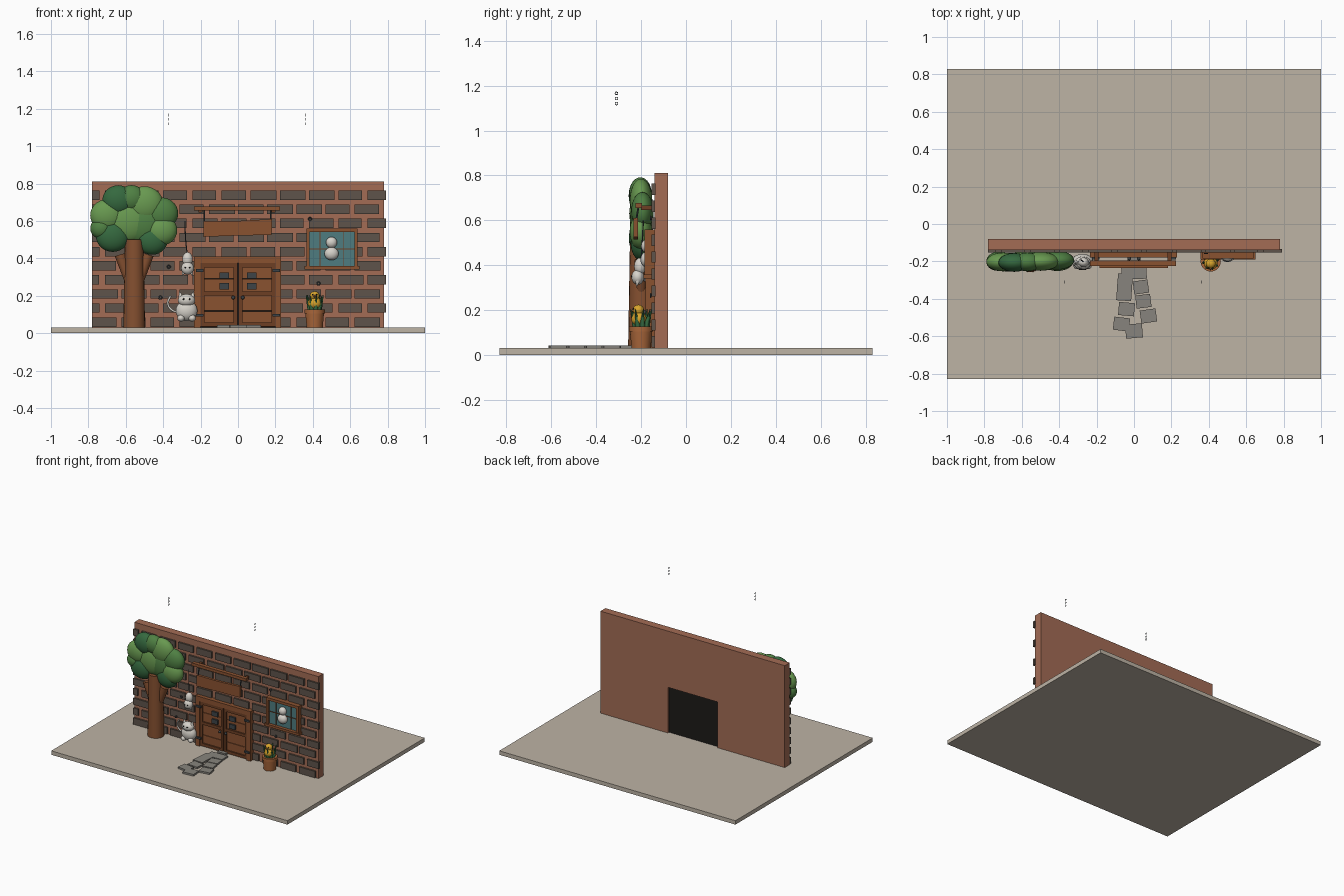
import bpy, bmesh, math, random
from mathutils import Matrix, Vector

if "Cube" in bpy.data.objects:
    bpy.data.objects.remove(bpy.data.objects["Cube"])
random.seed(4)


def mat(name, hexcol):
    m = bpy.data.materials.new(name)
    rgb = [int(hexcol[i:i + 2], 16) / 255 for i in (0, 2, 4)]
    m.diffuse_color = [((c + .055) / 1.055) ** 2.4 for c in rgb] + [1]
    m.use_nodes = True
    m.node_tree.nodes["Principled BSDF"].inputs["Base Color"].default_value = m.diffuse_color
    return m


GROUND, WALL, BRICK = mat("ground", "bdb3a5"), mat("wall", "a36c55"), mat("brick", "5f544b")
WOOD, DARKWOOD, BARK = mat("wood", "8a5230"), mat("dark_wood", "6d3f24"), mat("bark", "855030")
GREEN, LIGHT, DEEP = mat("green", "4f8043"), mat("light_green", "689950"), mat("deep_green", "35693f")
BLACK, GLASS, WHITE = mat("black", "1c1a18"), mat("glass", "4f7c80"), mat("white", "d6d2ca")
STONE, CLAY, YELLOW, IRON = mat("stone", "87847d"), mat("clay", "a9663a"), mat("yellow", "d9a52c"), mat("iron", "3d4347")


def finish(name, bm, m, smooth=False):
    bmesh.ops.recalc_face_normals(bm, faces=bm.faces)
    me = bpy.data.meshes.new(name)
    bm.to_mesh(me)
    bm.free()
    ob = bpy.data.objects.new(name, me)
    bpy.context.collection.objects.link(ob)
    me.materials.append(m)
    for p in me.polygons:
        p.use_smooth = smooth
    return ob


def add_box(bm, x0, x1, y0, y1, z0, z1):
    M = Matrix.Translation(((x0 + x1) / 2, (y0 + y1) / 2, (z0 + z1) / 2)) @ Matrix.Diagonal((x1 - x0, y1 - y0, z1 - z0, 1))
    bmesh.ops.create_cube(bm, size=1, matrix=M)


def boxes(name, m, *dims):
    bm = bmesh.new()
    for d in dims:
        add_box(bm, *d)
    return finish(name, bm, m)


def ball(name, loc, size, m, seg=24):
    bm = bmesh.new()
    bmesh.ops.create_uvsphere(bm, u_segments=seg, v_segments=seg // 2, radius=1,
                              matrix=Matrix.Translation(loc) @ Matrix.Diagonal((*size, 1)))
    return finish(name, bm, m, True)


def cone(name, a, b, r0, r1, m, seg=20):
    a, b = Vector(a), Vector(b)
    d = b - a
    bm = bmesh.new()
    M = Matrix.Translation((a + b) / 2) @ d.to_track_quat('Z', 'Y').to_matrix().to_4x4()
    bmesh.ops.create_cone(bm, cap_ends=True, segments=seg, radius1=r0, radius2=r1, depth=d.length, matrix=M)
    ob = finish(name, bm, m)
    for p in ob.data.polygons:
        p.use_smooth = len(p.vertices) == 4
    return ob


def prism(name, pts, y0, y1, m):
    bm = bmesh.new()
    f = bm.faces.new([bm.verts.new((x, y0, z)) for x, z in pts])
    r = bmesh.ops.extrude_face_region(bm, geom=[f])
    bmesh.ops.translate(bm, vec=(0, y1 - y0, 0), verts=[v for v in r['geom'] if isinstance(v, bmesh.types.BMVert)])
    return finish(name, bm, m)


def tube(name, pts, r, m):
    cu = bpy.data.curves.new(name, 'CURVE')
    cu.dimensions, cu.bevel_depth, cu.bevel_resolution, cu.use_fill_caps = '3D', r, 2, True
    s = cu.splines.new('BEZIER')
    s.bezier_points.add(len(pts) - 1)
    for bp, p in zip(s.bezier_points, pts):
        bp.co, bp.handle_left_type, bp.handle_right_type = p, 'AUTO', 'AUTO'
    ob = bpy.data.objects.new(name, cu)
    bpy.context.collection.objects.link(ob)
    cu.materials.append(m)


def ring(name, loc, r, t, rot):
    bpy.ops.mesh.primitive_torus_add(location=loc, rotation=rot, major_radius=r, minor_radius=t,
                                     major_segments=16, minor_segments=6)
    bpy.context.object.name = name
    bpy.context.object.data.materials.append(IRON)


# Ground slab and wall with a doorway
boxes("ground_slab", GROUND, (-1, 1, -.83, .83, 0, .03))
prism("wall", [(-.78, .03), (-.21, .03), (-.21, .38), (.21, .38), (.21, .03), (.78, .03), (.78, .81), (-.78, .81)],
      -.14, -.08, WALL)
boxes("doorway_backing", BLACK, (-.21, .21, -.135, -.095, .03, .38))

# Raised bricks in running bond, trimmed at the doorway
bm = bmesh.new()
for row in range(10):
    z = .738 - .0755 * row
    start = -.78 + (.0 if row % 2 else -.01)
    for i in range(11):
        a = start + i * .156 - (.078 if row % 2 == 0 else 0)
        b = a + .132 + random.uniform(-.008, .008)
        a, b = max(a, -.78), min(b, .79)
        spans = [(a, b)]
        if z < .42:
            spans = [(a, min(b, -.215)), (max(a, .215), b)]
        for s, e in spans:
            if e - s > .015:
                add_box(bm, s, e, -.153, -.135, z - .025, z + .025)
finish("bricks", bm, BRICK)

# Double door with frame, rails, panes and hinges
boxes("door_frame", WOOD, (-.235, -.2, -.18, -.14, .03, .41), (.2, .23, -.18, -.14, .03, .41),
      (-.2, .2, -.18, -.14, .375, .41))
leaf, rails, panes, hinges = [], [], [], []
for s in (-1, 1):
    def side(a, b, *rest):
        return (min(s * a, s * b), max(s * a, s * b), *rest)
    for k in range(4):
        leaf.append(side(.003, .2, -.165, -.135, .034 + k * .086, .117 + k * .086))
    for z in (.035, .2, .352):
        rails.append(side(.003, .2, -.175, -.16, z, z + .022))
    for a in (.003, .18):
        rails.append(side(a, a + .02, -.175, -.16, .035, .374))
    for z in (.25, .308):
        panes.append(side(.048, .098, -.178, -.16, z - .017, z + .017))
    for z in (.095, .335):
        hinges.append(side(.185, .225, -.19, -.17, z - .007, z + .007))
boxes("door_leaves", WOOD, *leaf)
boxes("door_rails", DARKWOOD, *rails)
boxes("door_panes", IRON, *panes)
boxes("door_hinges", IRON, *hinges)
for s in (-1, 1):
    ball("door_knob", (s * .025, -.185, .19), (.01, .01, .01), IRON, 12)

# Hanging sign
boxes("sign_beam", WOOD, (-.235, .225, -.225, -.195, .655, .677))
boxes("sign_brackets", DARKWOOD, (-.21, -.19, -.2, -.14, .645, .665), (.18, .2, -.2, -.14, .645, .665))
prism("sign_board", [(-.185, .515), (0, .522), (.18, .525), (.183, .61), (0, .6), (-.185, .6)], -.235, -.215, WOOD)
for x in (-.18, .175):
    cone("sign_rod", (x, -.222, .6), (x, -.212, .66), .004, .004, IRON, 8)

# Window with a small round figure
boxes("window_frame", WOOD, (.365, .64, -.185, -.14, .54, .56), (.355, .65, -.19, -.14, .34, .358),
      (.365, .383, -.185, -.14, .35, .55), (.622, .64, -.185, -.14, .35, .55))
boxes("window_glass", GLASS, (.38, .625, -.165, -.145, .355, .545))
boxes("window_bars", DARKWOOD, (.436, .44, -.17, -.16, .355, .545), (.564, .568, -.17, -.16, .355, .545),
      (.38, .625, -.17, -.16, .448, .452))
ball("window_figure_body", (.5, -.175, .425), (.038, .028, .035), WHITE)
ball("window_figure_head", (.5, -.175, .485), (.03, .025, .03), WHITE)

# Tree: trunk, limbs, flattened leaf clumps
cone("trunk", (-.555, -.2, .03), (-.555, -.2, .5), .058, .05, BARK)
for s in (-1, 1):
    cone("branch", (-.555 + s * .03, -.2, .28), (-.555 + s * .075, -.2, .42), .022, .03, BARK, 12)
for x, z, r, m in [(-.64, .71, .085, DEEP), (-.5, .69, .1, LIGHT), (-.7, .63, .09, LIGHT), (-.41, .64, .09, GREEN),
                   (-.67, .52, .09, DEEP), (-.59, .6, .12, LIGHT), (-.46, .5, .085, DEEP), (-.41, .55, .085, LIGHT),
                   (-.51, .59, .12, GREEN), (-.73, .56, .06, GREEN), (-.57, .72, .075, GREEN)]:
    ball("leaf_clump", (x, -.2 + random.uniform(-.006, .006), z), (r, .05, r * .95), m, 28)

# Sitting cat
X, Y = -.275, -.2
ball("cat_body", (X, Y, .12), (.058, .04, .055), WHITE)
ball("cat_head", (X, Y - .01, .175), (.046, .036, .034), WHITE)
for s in (-1, 1):
    cone("cat_ear", (X + s * .03, Y - .008, .19), (X + s * .038, Y - .008, .225), .014, .001, WHITE, 12)
    ball("cat_foot", (X + s * .03, Y - .02, .08), (.02, .022, .018), WHITE, 16)
    ball("cat_eye", (X + s * .016, Y - .042, .182), (.005, .005, .005), BLACK, 10)
tube("cat_tail", [(X - .04, Y, .11), (X - .08, Y, .125), (X - .1, Y, .16), (X - .085, Y, .2)], .006, WHITE)

# Small animal hanging from a cord
ball("hanging_body", (-.27, -.205, .395), (.028, .026, .038), WHITE)
ball("hanging_head", (-.27, -.215, .347), (.034, .028, .034), WHITE)
for s in (-1, 1):
    ball("hanging_eye", (-.27 + s * .012, -.242, .35), (.004, .004, .004), BLACK, 10)
    cone("hanging_ear", (-.27 + s * .02, -.215, .33), (-.27 + s * .026, -.22, .305), .011, .001, WHITE, 12)
tube("hanging_cord", [(-.272, -.2, .425), (-.28, -.195, .5), (-.284, -.19, .6)], .003, IRON)

# Pot with leaves and a yellow bird
P = Vector((.41, -.2, 0))
cone("pot", P + Vector((0, 0, .03)), P + Vector((0, 0, .11)), .043, .05, CLAY, 28)
cone("pot_rim", P + Vector((0, 0, .105)), P + Vector((0, 0, .127)), .054, .054, CLAY, 28)
for k in range(8):
    a = k * math.tau / 8 + .2
    d = Vector((math.cos(a), math.sin(a), 0))
    cone("pot_leaf", P + d * .025 + Vector((0, 0, .12)), P + d * .048 + Vector((0, 0, .205)), .014, .001, DEEP, 8)
ball("bird_body", P + Vector((0, -.01, .16)), (.037, .034, .034), YELLOW)
ball("bird_head", P + Vector((0, -.012, .2)), (.026, .025, .024), YELLOW)
cone("bird_beak", P + Vector((0, -.032, .198)), P + Vector((0, -.05, .195)), .008, .001, CLAY, 10)
for s in (-1, 1):
    ball("bird_eye", P + Vector((s * .011, -.034, .206)), (.004, .004, .004), BLACK, 10)

# Stepping stones
bm = bmesh.new()
for x, y, w, h, deg in [(0, -.18, .07, .04, 0), (0, -.257, .135, .075, 2), (-.048, -.305, .08, .075, -5),
                        (.037, -.337, .08, .07, 8), (-.053, -.375, .08, .07, -4), (.05, -.413, .08, .07, 7),
                        (-.04, -.455, .085, .07, -5), (.077, -.492, .085, .07, 8), (-.067, -.535, .085, .07, -7),
                        (0, -.572, .09, .075, 5)]:
    M = (Matrix.Translation((x, y, .036)) @ Matrix.Rotation(math.radians(deg), 4, 'Z')
         @ Matrix.Diagonal((w, h, .014, 1)))
    bmesh.ops.create_cube(bm, size=1, matrix=M)
finish("stepping_stones", bm, STONE)

# Floating chain links and wall rings
for x in (-.37, .362):
    for z in (1.12, 1.143, 1.166):
        ring("chain_link", (x, -.31, z), .006, .0016, (0, math.pi / 2, 0))
for x, z in [(-.37, .355), (-.415, .19), (.385, .61), (.43, .265)]:
    ring("wall_ring", (x, -.157, z), .008, .003, (math.pi / 2, 0, 0))
